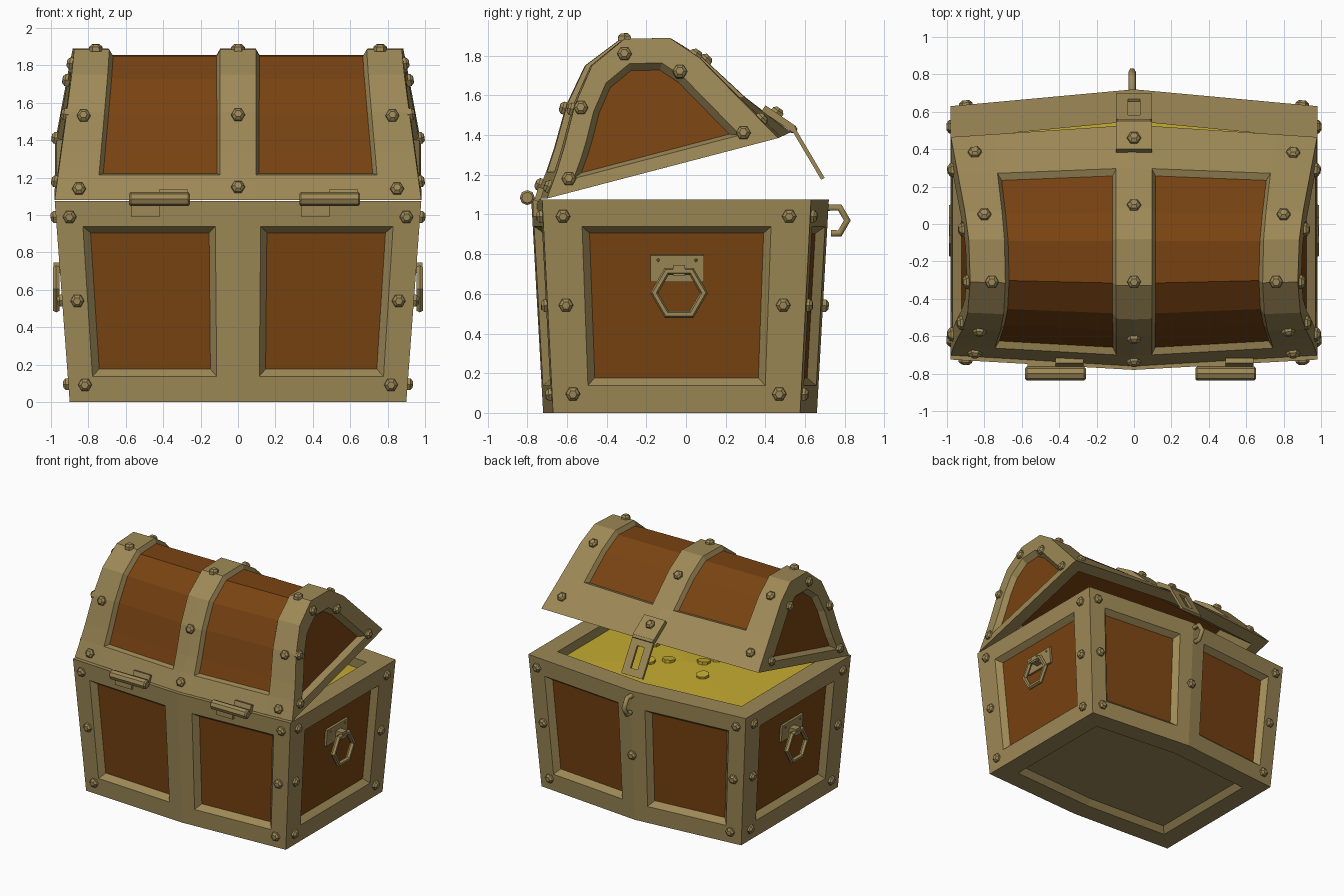
import bpy, bmesh, math
from mathutils import Vector, Matrix
from mathutils.bvhtree import BVHTree

if "Cube" in bpy.data.objects:
    bpy.data.objects.remove(bpy.data.objects["Cube"])


def material(name, rgb):
    m = bpy.data.materials.new(name)
    m.diffuse_color = (*rgb, 1)
    m.use_nodes = True
    m.node_tree.nodes["Principled BSDF"].inputs["Base Color"].default_value = m.diffuse_color
    return m


METAL = material("metal", (0.34, 0.25, 0.095))
WOOD = material("wood", (0.19, 0.056, 0.006))
GOLD = material("gold", (0.56, 0.41, 0.03))


def finish(bm, name, *mats):
    me = bpy.data.meshes.new(name)
    bm.to_mesh(me)
    for m in mats:
        me.materials.append(m)
    ob = bpy.data.objects.new(name, me)
    bpy.context.collection.objects.link(ob)
    return ob


def face(bm, pts):
    return bm.faces.new([bm.verts.new(p) for p in pts])


def weld(bm):
    bmesh.ops.remove_doubles(bm, verts=bm.verts[:], dist=0.0005)
    bmesh.ops.recalc_face_normals(bm, faces=bm.faces[:])


def inset(bm, f, width, depth=0.0):
    bmesh.ops.inset_individual(bm, faces=[f], thickness=width, depth=depth, use_even_offset=True)


def framed(bm, quad, u0, u1, v0, v1):
    """Quad with a border around an inner face, which is returned."""
    a, b, c, d = [Vector(p) for p in quad]
    at = lambda u, v: a.lerp(b, u).lerp(d.lerp(c, u), v)
    inner = [at(u0, v0), at(u1, v0), at(u1, v1), at(u0, v1)]
    outer = [a, b, c, d]
    for i in range(4):
        j = (i + 1) % 4
        face(bm, [outer[i], outer[j], inner[j], inner[i]])
    return face(bm, inner)


def box(name, loc, size, rot_x=0.0, rot_y=0.0):
    bm = bmesh.new()
    M = (Matrix.Translation(loc) @ Matrix.Rotation(rot_y, 4, 'Y')
         @ Matrix.Rotation(rot_x, 4, 'X') @ Matrix.Diagonal((*size, 1)))
    bmesh.ops.create_cube(bm, size=1, matrix=M)
    return finish(bm, name, METAL)


def rod_x(name, loc, r, length, sides=8):
    bm = bmesh.new()
    M = Matrix.Translation(loc) @ Matrix.Rotation(math.pi / 2, 4, 'Y')
    bmesh.ops.create_cone(bm, cap_ends=True, segments=sides, radius1=r, radius2=r, depth=length, matrix=M)
    caps = [e for f in bm.faces if len(f.verts) == sides for e in f.edges]
    bmesh.ops.bevel(bm, geom=caps, offset=r * 0.25, segments=1, affect='EDGES')
    return finish(bm, name, METAL)


def rivets(name, tree, points):
    """Six-sided studs seated on the nearest surface."""
    bm = bmesh.new()
    for p in points:
        loc, n, _, _ = tree.find_nearest(Vector(p))
        M = Matrix.Translation(loc) @ n.to_track_quat('Z', 'X').to_matrix().to_4x4()
        for r1, r2, z0, z1 in ((0.038, 0.036, -0.01, 0.014), (0.036, 0.02, 0.014, 0.028)):
            bmesh.ops.create_cone(bm, cap_ends=True, segments=6, radius1=r1, radius2=r2, depth=z1 - z0,
                                  matrix=M @ Matrix.Translation((0, 0, (z0 + z1) / 2)))
    finish(bm, name, METAL)


def hexagon(x, yb, yb0, yf, yf0, z):
    return [Vector(p) for p in ((-x, yb, z), (0, yb0, z), (x, yb, z), (x, yf, z), (0, yf0, z), (-x, yf, z))]


# Chest body: bowed plan, flared walls, recessed panels
low = hexagon(0.90, -0.67, -0.72, 0.575, 0.66, 0)
top = hexagon(0.98, -0.725, -0.78, 0.63, 0.72, 1.075)
lip = hexagon(0.83, -0.57, -0.62, 0.47, 0.55, 1.075)
well = [p - Vector((0, 0, 0.25)) for p in lip]
bm = bmesh.new()
panels = []
for i in range(6):
    j = (i + 1) % 6
    u0, u1 = (0.145, 0.855)
    if low[i].x == 0:
        u0 = 0.125
    if low[j].x == 0:
        u1 = 0.875
    panels.append(framed(bm, (low[i], low[j], top[j], top[i]), u0, u1, 0.128, 0.873))
    face(bm, [top[i], top[j], lip[j], lip[i]])
    face(bm, [lip[i], lip[j], well[j], well[i]])
face(bm, well)
base = face(bm, low)
weld(bm)
for f in panels:
    inset(bm, f, 0.036, -0.045)
    f.material_index = 1
inset(bm, base, 0.16)
inset(bm, base, 0.04, -0.045)
body_tree = BVHTree.FromBMesh(bm)
finish(bm, "chest_body", METAL, WOOD)

pts = [(0, 0.70, 0.54)]
for s in (-1, 1):
    for x, z in ((0.90, 0.99), (0.86, 0.54), (0.82, 0.09)):
        pts += [(s * x, -0.72, z), (s * x, 0.65, z)]
    for yb, yf, z in ((-0.62, 0.52, 0.99), (-0.605, 0.49, 0.54), (-0.57, 0.47, 0.09)):
        pts += [(s * 0.98, yb, z), (s * 0.98, yf, z)]
rivets("body_rivets", body_tree, pts)

# Gold heap and coins
bm = bmesh.new()
rim = [p - Vector((0, 0, 0.075)) for p in lip]
for i in range(6):
    face(bm, [rim[i], rim[(i + 1) % 6], Vector((0, -0.04, 1.02))])
weld(bm)
finish(bm, "gold_heap", GOLD)
bm = bmesh.new()
for k, (x, y) in enumerate(((0.14, 0.02), (-0.22, 0.10), (-0.09, -0.10), (0.25, 0.12), (-0.14, -0.2), (0.4, -0.15))):
    M = Matrix.Translation((x, y, 1.022)) @ Matrix.Rotation(0.12 * (-1) ** k, 4, 'X') @ Matrix.Rotation(k, 4, 'Z')
    bmesh.ops.create_cone(bm, cap_ends=True, segments=8, radius1=0.05, radius2=0.05, depth=0.025, matrix=M)
finish(bm, "gold_coins", GOLD)

# Lid: open arch, bowed along x, with metal bands and recessed wood
ARCH = [(-0.76, 1.08), (-0.705, 1.215), (-0.665, 1.335), (-0.605, 1.55), (-0.51, 1.75), (-0.33, 1.885),
        (-0.08, 1.89), (0.085, 1.79), (0.30, 1.59), (0.53, 1.415)]
END = [(y * 0.91 - 0.01, z) for y, z in ARCH[:-1]] + [(0.465, 1.385)]
N = len(ARCH)


def rise(i):
    y, z = END[i]
    return z - (1.08 + 0.256 * (y + 0.70))


def lid_point(i, col):
    xo = 0.98 - 0.148 * rise(i)
    xi = 0.755 - 0.095 * rise(i)
    x = (-xo, -xi, -0.095, 0, 0.095, xi, xo)[col]
    t = abs(x) / xo
    return Vector((x, ARCH[i][0] * (1 - t) + END[i][0] * t, ARCH[i][1] * (1 - t) + END[i][1] * t))


bm = bmesh.new()
wood_faces = ([], [])
for i in range(N - 1):
    for c in range(6):
        f = face(bm, [lid_point(i, c), lid_point(i, c + 1), lid_point(i + 1, c + 1), lid_point(i + 1, c)])
        if c in (1, 4) and 0 < i < N - 2:
            wood_faces[c // 4].append(f)
for s, c in ((-1, 0), (1, 6)):
    outer = [lid_point(i, c) for i in range(N)]
    mid_x = s * (0.98 - 0.148 * (1.44 - 1.08 - 0.256 * 0.48))
    mid = Vector((mid_x, -0.22, 1.44))
    opening = [mid.lerp(p, 0.72) for p in outer]
    sunk = [mid.lerp(p, 0.64) - Vector((s * 0.045, 0, 0)) for p in outer]
    for a, b in ((outer, opening), (opening, sunk)):
        for i in range(N):
            j = (i + 1) % N
            face(bm, [a[i], a[j], b[j], b[i]])
    face(bm, sunk).material_index = 1
under = face(bm, [lid_point(0, c) for c in range(7)] + [lid_point(N - 1, c) for c in range(6, -1, -1)])
weld(bm)
for group in wood_faces:
    bmesh.ops.inset_region(bm, faces=group, thickness=0.02, depth=-0.035, use_boundary=True, use_even_offset=True)
    for f in group:
        f.material_index = 1
inset(bm, under, 0.10)
inset(bm, under, 0.16, -0.2)
under.material_index = 1
lid_tree = BVHTree.FromBMesh(bm)
finish(bm, "lid", METAL, WOOD)

pts = [(0, -0.735, 1.15), (0, -0.61, 1.535), (0, -0.31, 1.9), (0, 0.10, 1.78)]
for s in (-1, 1):
    pts += [(s * x, y, z) for x, y, z in (
        (0.85, -0.69, 1.14), (0.825, -0.57, 1.53), (0.76, -0.31, 1.9), (0.80, 0.04, 1.79), (0.85, 0.37, 1.47),
        (0.97, -0.59, 1.18), (0.93, -0.53, 1.54), (0.89, -0.31, 1.81), (0.91, -0.03, 1.72), (0.96, 0.29, 1.41))]
rivets("lid_rivets", lid_tree, pts)

# Hinges at the back edge of the lid
for n, x in (("left", -0.42), ("right", 0.49)):
    rod_x(n + "_hinge_pin", (x, -0.80, 1.085), 0.038, 0.325)
    box(n + "_hinge_lower_leaf", (x - 0.075, -0.755, 1.035), (0.15, 0.03, 0.09))
    box(n + "_hinge_upper_leaf", (x + 0.075, -0.74, 1.10), (0.15, 0.03, 0.07), -0.3)

# Hasp: plate on the lid, knuckle, slotted strap
plate = box("hasp_plate", (0, 0.465, 1.485), (0.19, 0.18, 0.035), -0.6)
bm = bmesh.new()
bm.from_mesh(plate.data)
rivets("hasp_rivet", BVHTree.FromBMesh(bm), [(0, 0.47, 1.53)])
rod_x("hasp_knuckle", (0, 0.54, 1.43), 0.022, 0.19, 6)
bm = bmesh.new()
at = lambda x, t: Vector((x, 0.545 + 0.145 * t, 1.425 - 0.245 * t))
quad = (at(-0.095, 0), at(0.095, 0), at(0.095, 1), at(-0.095, 1))
slot = framed(bm, quad, 0.33, 0.67, 0.2, 0.8)
bm.faces.remove(slot)
weld(bm)
strap = finish(bm, "hasp_strap", METAL)
mod = strap.modifiers.new("thickness", 'SOLIDIFY')
mod.thickness = 0.02
mod.offset = 0

# Staple that the strap closes over
cu = bpy.data.curves.new("staple", 'CURVE')
cu.dimensions = '3D'
cu.bevel_depth = 0.02
cu.bevel_resolution = 1
path = [(0.69, 1.035), (0.775, 1.035), (0.813, 0.97), (0.775, 0.905), (0.73, 0.905)]
sp = cu.splines.new('POLY')
sp.points.add(len(path) - 1)
for p, (y, z) in zip(sp.points, path):
    p.co = (-0.01, y, z, 1)
cu.use_fill_caps = True
cu.materials.append(METAL)
bpy.context.collection.objects.link(bpy.data.objects.new("staple", cu))

# Ring handles on both ends
for n, s in (("left", -1), ("right", 1)):
    box(n + "_handle_plate", (s * 0.912, -0.045, 0.728), (0.03, 0.27, 0.135), 0, s * 0.075)
    box(n + "_handle_lug", (s * 0.95, -0.035, 0.718), (0.075, 0.06, 0.055))
    pins = [(s * 0.93, y, 0.77) for y in (-0.14, 0.05)]
    bpy.ops.mesh.primitive_torus_add(major_segments=6, minor_segments=6, major_radius=0.125, minor_radius=0.02,
                                     location=(s * 0.972, -0.035, 0.605),
                                     rotation=(math.pi / 2, 0, math.pi / 2))
    ring = bpy.context.object
    ring.name = n + "_handle_ring"
    ring.data.materials.append(METAL)
    bm = bmesh.new()
    for p in pins:
        bmesh.ops.create_icosphere(bm, subdivisions=1, radius=0.009, matrix=Matrix.Translation(p))
    finish(bm, n + "_handle_pins", METAL)
